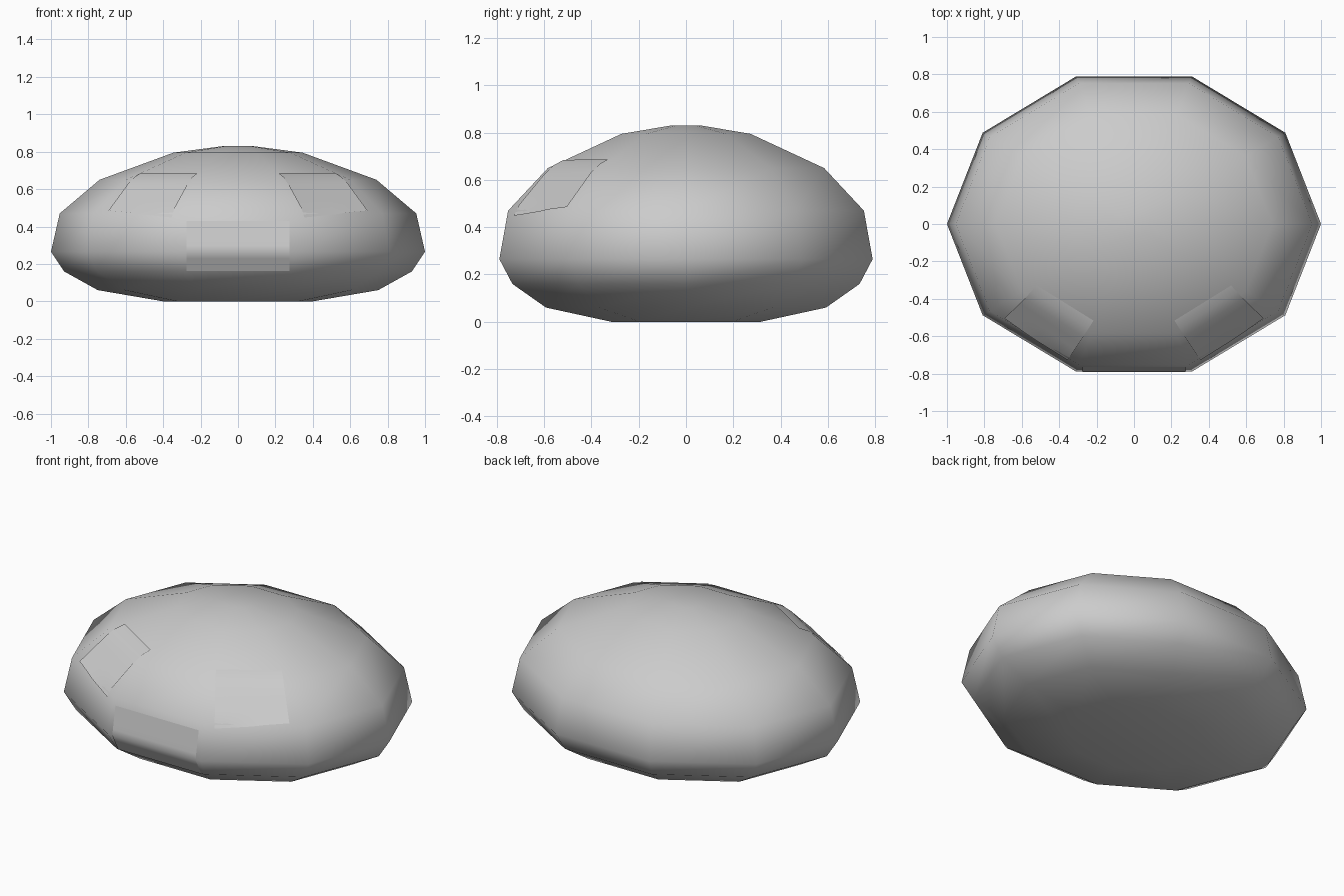
import bpy, bmesh, math
from mathutils import Vector
from mathutils.bvhtree import BVHTree

if "Cube" in bpy.data.objects:
    bpy.data.objects.remove(bpy.data.objects["Cube"])

SIDES, Y_SCALE = 10, 0.83


def make_object(name, bm):
    bmesh.ops.recalc_face_normals(bm, faces=bm.faces)
    mesh = bpy.data.meshes.new(name)
    bm.to_mesh(mesh)
    for p in mesh.polygons:
        p.use_smooth = True
    ob = bpy.data.objects.new(name, mesh)
    bpy.context.collection.objects.link(ob)
    return ob


# Squashed round body: ten-sided rings (radius, height)
profile = [(0.40, 0.0), (0.75, 0.06), (0.93, 0.16), (1.0, 0.265),
           (0.953, 0.47), (0.74, 0.65), (0.345, 0.795), (0.08, 0.83)]
bm = bmesh.new()
rings = []
for r, z in profile:
    angles = [2 * math.pi * i / SIDES for i in range(SIDES)]
    rings.append([bm.verts.new((r * math.cos(a), r * Y_SCALE * math.sin(a), z))
                  for a in angles])
for lo, hi in zip(rings, rings[1:]):
    for i in range(SIDES):
        j = (i + 1) % SIDES
        bm.faces.new((lo[i], lo[j], hi[j], hi[i]))
bm.faces.new(rings[0][::-1])
bm.faces.new(rings[-1])
bmesh.ops.recalc_face_normals(bm, faces=bm.faces)
surface = BVHTree.FromBMesh(bm)
make_object("body", bm)


def patch(name, corners, rows, cols, offset, side=1, from_front=False):
    """Thin decal, a grid between four corners laid onto the body."""
    a, b, c, d = [Vector((x * side, y, z)) for x, y, z in corners]
    bm = bmesh.new()
    grid = []
    for i in range(rows + 1):
        row = []
        for j in range(cols + 1):
            u, v = j / cols, i / rows
            p = a.lerp(b, u).lerp(d.lerp(c, u), v)
            if from_front:
                hit = surface.ray_cast(Vector((p.x, -3, p.z)), Vector((0, 1, 0)))
            else:
                hit = surface.find_nearest(p)
            row.append(bm.verts.new(hit[0] + hit[1] * offset))
        grid.append(row)
    for i in range(rows):
        for j in range(cols):
            f = bm.faces.new((grid[i][j], grid[i + 1][j],
                              grid[i + 1][j + 1], grid[i][j + 1]))
            f.normal_update()
    ob = make_object(name, bm)
    # Face outwards, towards the front
    if sum(p.normal.y for p in ob.data.polygons) > 0:
        ob.data.flip_normals()


# Eyes
eye = [(0.215, -0.515, 0.68), (0.52, -0.33, 0.69),
       (0.69, -0.50, 0.48), (0.36, -0.735, 0.45)]
patch("eye_right", eye, 6, 6, 0.006)
patch("eye_left", eye, 6, 6, 0.006, side=-1)

# Mouth
mouth = [(-0.275, -0.78, 0.43), (0.275, -0.78, 0.43),
         (0.275, -0.78, 0.163), (-0.275, -0.78, 0.163)]
patch("mouth", mouth, 8, 4, 0.004, from_front=True)
